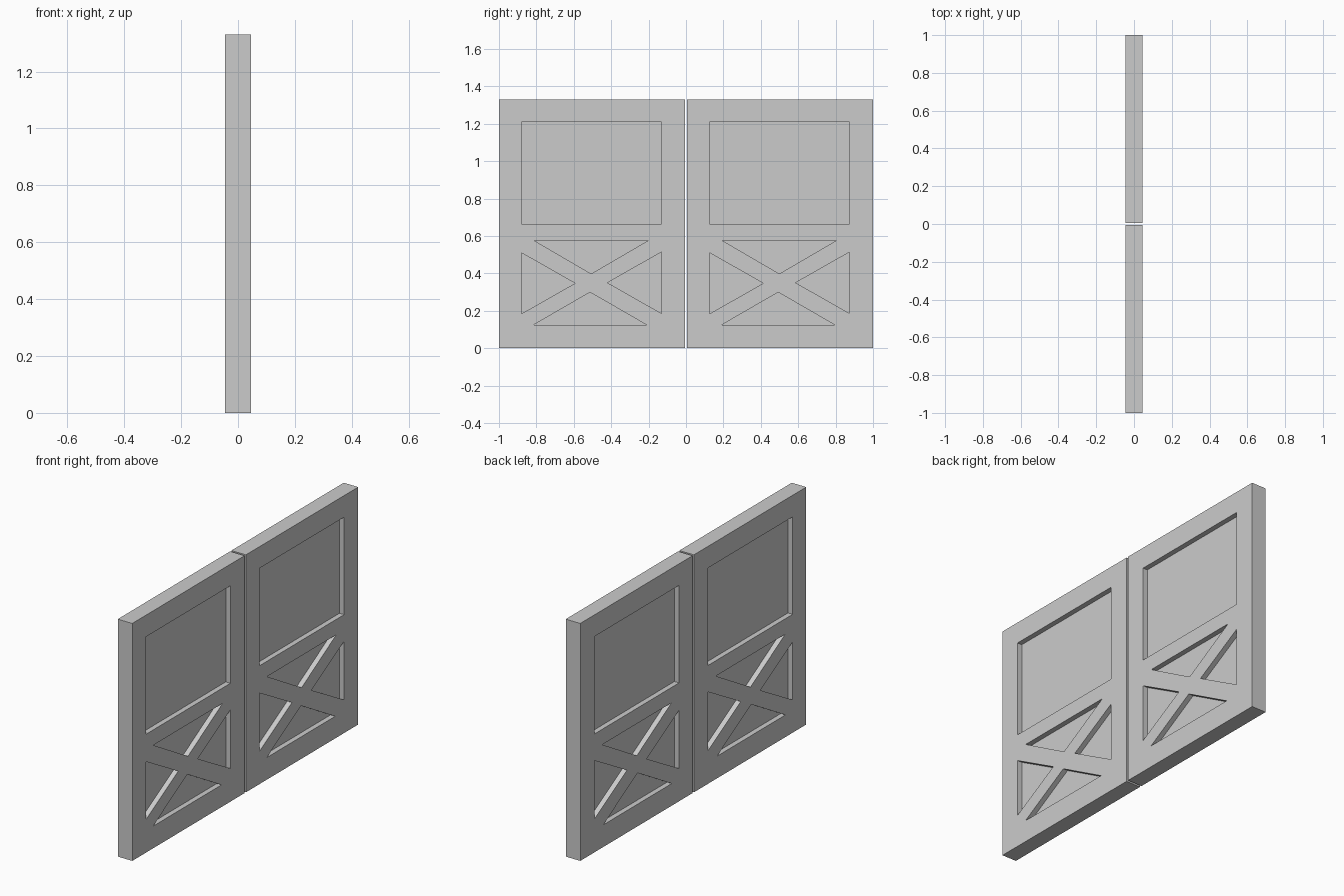
import bpy, bmesh

if "Cube" in bpy.data.objects:
    bpy.data.objects.remove(bpy.data.objects["Cube"])

HALF = 0.045      # half thickness of a leaf
FLOOR = 0.016     # half thickness of the recessed panels
W, H, GAP = 0.994, 1.33, 0.006

# Openings in leaf coordinates (distance from the leaf's left edge, height)
OUTLINE = [(0, 0), (W, 0), (W, H), (0, H)]
OPENINGS = [
    [(0.12, 0.663), (0.869, 0.663), (0.869, 1.209), (0.12, 1.209)],  # upper panel
    [(0.186, 0.577), (0.800, 0.577), (0.493, 0.398)],                # top triangle
    [(0.184, 0.124), (0.790, 0.124), (0.487, 0.299)],                # bottom triangle
    [(0.12, 0.184), (0.12, 0.510), (0.407, 0.347)],                  # left triangle
    [(0.869, 0.186), (0.869, 0.514), (0.580, 0.350)],                # right triangle
]


def loop_edges(bm, verts):
    return [bm.edges.new((verts[i - 1], verts[i])) for i in range(len(verts))]


def walls(bm, a, b):
    for i in range(len(a)):
        bm.faces.new((a[i - 1], a[i], b[i], b[i - 1]))


def door_leaf(name, y0):
    bm = bmesh.new()

    def ring(points, x):
        return [bm.verts.new((x, y0 + p, z)) for p, z in points]

    outer = []
    for side in (1, -1):
        # Face with holes, on each side of the leaf
        rim = ring(OUTLINE, side * HALF)
        holes = [ring(o, side * HALF) for o in OPENINGS]
        edges = loop_edges(bm, rim)
        for h in holes:
            edges += loop_edges(bm, h)
        bmesh.ops.triangle_fill(bm, edges=edges, use_beauty=True,
                                normal=(side, 0, 0))
        # Recess walls and floors
        for o, h in zip(OPENINGS, holes):
            base = ring(o, side * FLOOR)
            walls(bm, h, base)
            bm.faces.new(base)
        outer.append(rim)
    # Outer edge of the leaf
    walls(bm, *outer)
    bmesh.ops.recalc_face_normals(bm, faces=bm.faces[:])
    # Separate shells can't arise per leaf: the outer edge joins both sides
    mesh = bpy.data.meshes.new(name)
    bm.to_mesh(mesh)
    bm.free()
    obj = bpy.data.objects.new(name, mesh)
    bpy.context.collection.objects.link(obj)
    return obj


door_leaf("left_door_leaf", -GAP - W)
door_leaf("right_door_leaf", GAP)
